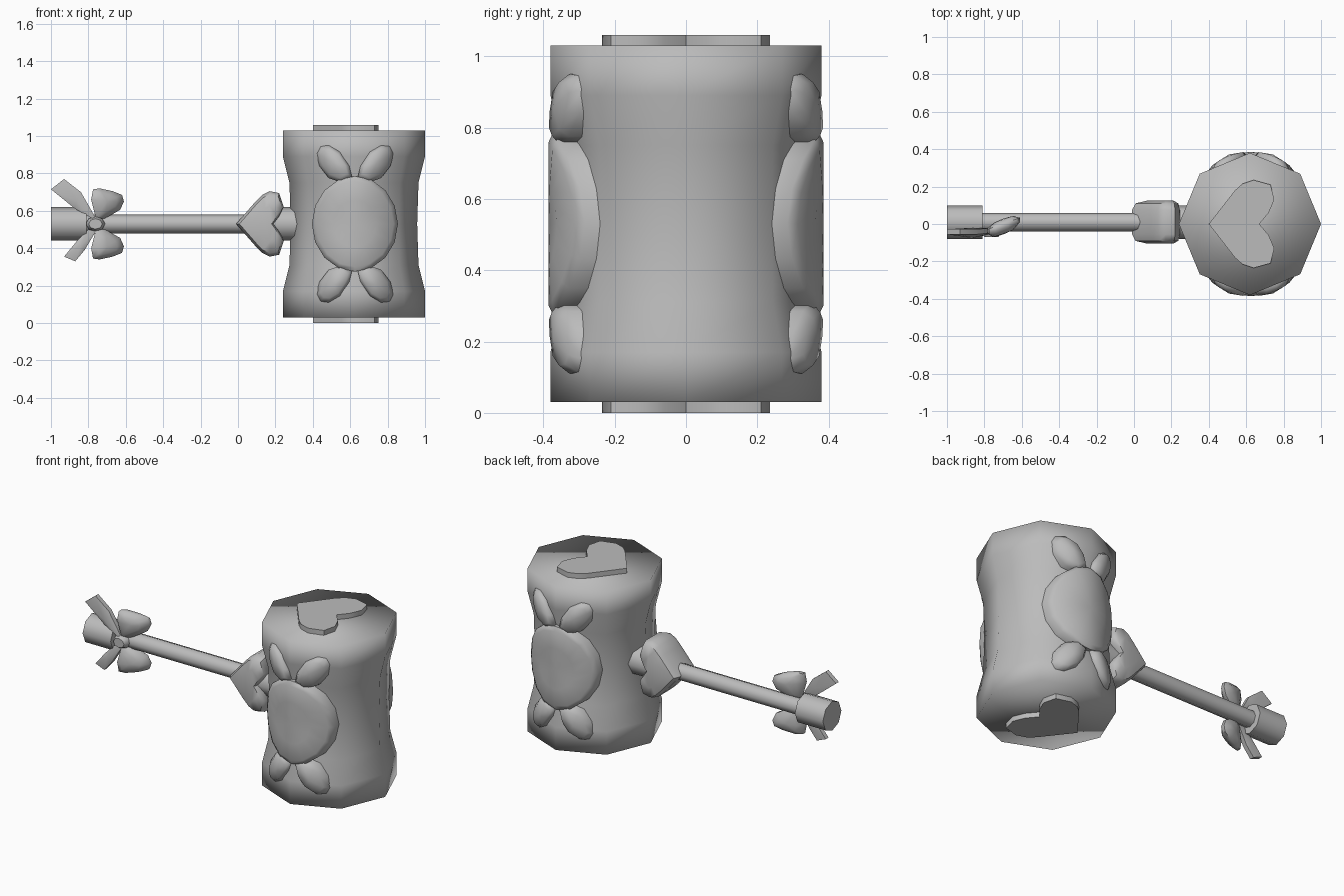
import bpy, bmesh, math
from mathutils import Vector

cube = bpy.data.objects.get("Cube")
if cube:
    bpy.data.objects.remove(cube, do_unlink=True)

grey = bpy.data.materials.new("plain_grey")
GREY = (0.5, 0.5, 0.5, 1)
grey.use_nodes = True
grey.diffuse_color = GREY
grey.node_tree.nodes["Principled BSDF"].inputs["Base Color"].default_value = GREY


def loft(name, outline, rings, place, angle=60, centre=None):
    """Stack scaled copies of a 2D outline; rings are (scale, depth), scale 0 is a point."""
    n = len(outline)
    cu, cv = centre or (sum(p[0] for p in outline) / n, sum(p[1] for p in outline) / n)
    bm = bmesh.new()
    loops = []
    for s, d in rings:
        pts = outline if s else [(cu, cv)]
        k = s or 1
        loops.append([bm.verts.new(place(cu + (u - cu) * k, cv + (v - cv) * k, d)) for u, v in pts])
    for a, b in zip(loops, loops[1:]):
        for i in range(n):
            j = (i + 1) % n
            if len(a) == 1:
                bm.faces.new((a[0], b[i], b[j]))
            elif len(b) == 1:
                bm.faces.new((a[i], a[j], b[0]))
            else:
                bm.faces.new((a[i], a[j], b[j], b[i]))
    for end in (loops[0], loops[-1]):
        if len(end) > 1:
            bm.faces.new(end)
    bmesh.ops.recalc_face_normals(bm, faces=bm.faces)
    mesh = bpy.data.meshes.new(name)
    bm.to_mesh(mesh)
    bm.free()
    mesh.materials.append(grey)
    mesh.shade_smooth()
    if angle < 180:
        mesh.set_sharp_from_angle(angle=math.radians(angle))
    obj = bpy.data.objects.new(name, mesh)
    bpy.context.collection.objects.link(obj)
    return obj


def ring(n, r=1.0):
    return [(r * math.cos(math.tau * i / n), r * math.sin(math.tau * i / n)) for i in range(n)]


def mirrored(half):
    """Complete a heart whose first and last points lie on the axis v = 0."""
    return half + [(u, -v) for u, v in reversed(half[1:-1])]


HX, HZ = 0.62, 0.53   # head axis and handle height

# Waisted octagonal head
loft("mallet_head", ring(8),
     [(0.38, 0.03), (0.38, 0.17), (0.345, 0.31), (0.338, 0.53), (0.345, 0.75), (0.38, 0.89), (0.38, 1.03)],
     lambda u, v, d: Vector((HX + u, v, d)), 180, (0, 0))

# Heart plates on both ends of the head
plate = mirrored([(0.40, 0), (0.54, 0.18), (0.58, 0.215), (0.64, 0.235), (0.73, 0.21),
                  (0.75, 0.13), (0.72, 0.06), (0.67, 0)])
for name, z0, z1 in (("top_heart", 1.0, 1.06), ("bottom_heart", 0.06, 0.0)):
    loft(name, plate, [(1, z0), (1, z1)], lambda u, v, d: Vector((u, v, d)))


# Handle parts along x
def along_x(u, v, d):
    return Vector((d, 0.01 + u, HZ + v))


loft("handle_rod", ring(8, 0.05), [(1, -0.85), (1, 0.30)], along_x)
loft("handle_end", ring(8, 0.09), [(1, -1.0), (1, -0.81)], along_x)
loft("handle_collar", ring(8, 0.09), [(1, 0.12), (1, 0.36)], along_x)

# Puffed heart where the handle meets the head
heart = mirrored([(-0.01, 0), (0.09, 0.115), (0.13, 0.155), (0.17, 0.175), (0.22, 0.165),
                  (0.245, 0.09), (0.22, 0.04), (0.19, 0)])
loft("handle_heart", heart, [(0.55, -0.105), (0.9, -0.09), (1, -0.055), (1, 0.075), (0.9, 0.11), (0.55, 0.125)],
     lambda u, v, d: Vector((u, d, HZ + v)), 50)


# Ribbon bow: loops lean back towards +x, tails stay in front of the handle
def bow_place(u, v, d):
    y = -0.04 + max(0.0, u + 0.78) * 0.36
    return Vector((u, y + d, HZ + v))


loop_shape = [(-0.76, 0.03), (-0.785, 0.13), (-0.775, 0.185), (-0.74, 0.19), (-0.67, 0.175),
              (-0.62, 0.155), (-0.61, 0.12), (-0.63, 0.075), (-0.71, 0.03)]
tail_shapes = {"upper": [(-0.78, 0.03), (-0.87, 0.08), (-1.0, 0.185), (-0.93, 0.24), (-0.84, 0.17), (-0.76, 0.03)],
               "lower": [(-0.80, -0.03), (-0.86, -0.09), (-0.93, -0.175), (-0.87, -0.20), (-0.82, -0.14), (-0.76, -0.04)]}
for side, s in (("upper", 1), ("lower", -1)):
    loft(side + "_bow_loop", [(u, s * v) for u, v in loop_shape],
         [(0, -0.045), (0.6, -0.04), (1, -0.012), (1, 0.012), (0.6, 0.035), (0, 0.04)], bow_place, 50)
    loft(side + "_bow_tail", tail_shapes[side],
         [(0, -0.035), (1, -0.015), (1, 0.012), (0, 0.02)], bow_place, 50)
loft("bow_knot", [(-0.762 + 0.052 * u, 0.04 * v) for u, v in ring(8)],
     [(0.7, -0.07), (1, -0.045), (1, 0.02), (0.7, 0.04)],
     lambda u, v, d: Vector((u, d, HZ + v)))

# Animal emblem wrapped round the front and back of the head
EX = 0.625
body = [(0.23 * u, 0.255 * v) for u, v in ring(16)]
ear = [(0.015, 0.25), (0.03, 0.31), (0.08, 0.385), (0.14, 0.42), (0.185, 0.415),
       (0.208, 0.38), (0.19, 0.31), (0.14, 0.245), (0.07, 0.22)]
for face, sy in (("front", -1), ("back", 1)):
    def wrap(u, v, d, sy=sy):
        return Vector((EX + u, sy * (0.385 - 1.68 * u * u + d), HZ + v))

    loft(face + "_emblem_body", body, [(1, -0.09), (1, -0.012), (0.9, 0), (0.5, 0), (0, 0)], wrap)
    for part, sz in (("ear", 1), ("foot", -1)):
        for side, sx in (("left", 1), ("right", -1)):
            loft(f"{face}_emblem_{side}_{part}", [(sx * u, sz * v) for u, v in ear],
                 [(1, -0.08), (1, -0.025), (0.75, 0.002), (0, 0.01)], wrap)
